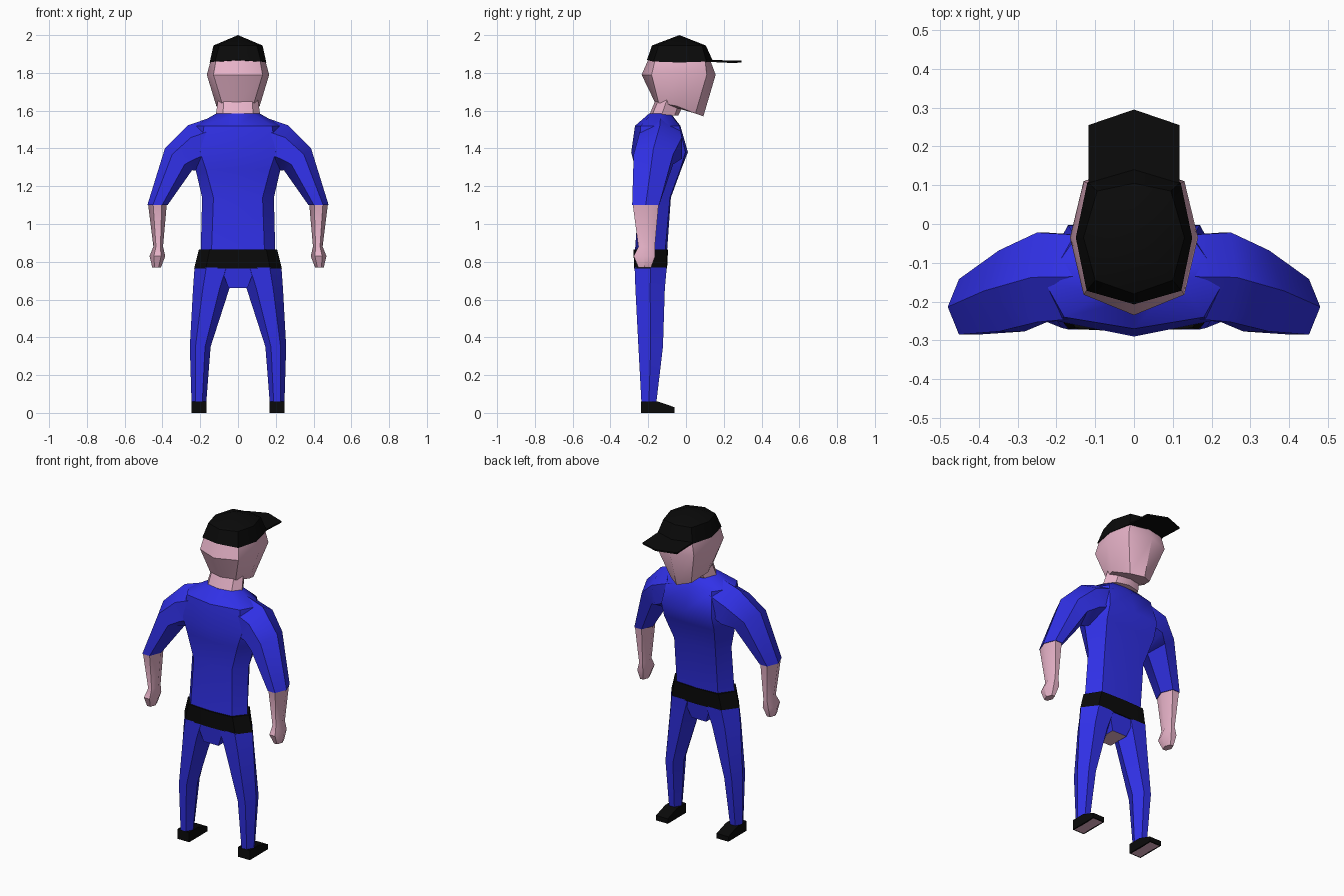
import bpy
import bmesh
import math

cube = bpy.data.objects.get("Cube")
if cube:
    bpy.data.objects.remove(cube, do_unlink=True)


def material(name, rgb):
    m = bpy.data.materials.new(name)
    m.use_nodes = True
    m.diffuse_color = (*rgb, 1)
    bsdf = m.node_tree.nodes["Principled BSDF"]
    bsdf.inputs["Base Color"].default_value = (*rgb, 1)
    bsdf.inputs["Roughness"].default_value = 0.8
    return m


BLUE = material("blue cloth", (0.03, 0.03, 0.8))
SKIN = material("pink skin", (0.8, 0.45, 0.58))
BLACK = material("black", (0.003, 0.003, 0.003))


def loft(name, rings, mat, under=None, inset=0.0, angle=40):
    """Skin a list of equal-length rings; optionally recolour the underside."""
    bm = bmesh.new()
    loops = [[bm.verts.new(p) for p in ring] for ring in rings]
    n = len(loops[0])
    for a, b in zip(loops, loops[1:]):
        for i in range(n):
            j = (i + 1) % n
            bm.faces.new((a[i], a[j], b[j], b[i]))
    bm.faces.new(loops[0])
    bm.faces.new(loops[-1])
    bmesh.ops.remove_doubles(bm, verts=bm.verts, dist=0.0005)
    bmesh.ops.recalc_face_normals(bm, faces=bm.faces)
    if under:
        bm.normal_update()
        low = min(v.co.z for v in bm.verts)
        bottom = [f for f in bm.faces
                  if f.normal.z < -0.9 and f.calc_center_median().z < low + 0.005]
        if inset:
            bmesh.ops.inset_region(bm, faces=bottom, thickness=inset)
        for f in bottom:
            f.material_index = 1
    me = bpy.data.meshes.new(name)
    bm.to_mesh(me)
    bm.free()
    me.materials.append(mat)
    if under:
        me.materials.append(under)
    ob = bpy.data.objects.new(name, me)
    bpy.context.collection.objects.link(ob)
    bpy.ops.object.select_all(action='DESELECT')
    ob.select_set(True)
    bpy.context.view_layer.objects.active = ob
    bpy.ops.object.shade_smooth_by_angle(angle=math.radians(angle))
    return ob


def sym(z, half):
    """Full ring from half points, back centre to front centre."""
    pts = [(p[0], p[1], p[2] if len(p) > 2 else z) for p in half]
    return pts + [(-x, y, zz) for x, y, zz in reversed(pts[1:-1])]


def limb(s, outer, inner, y0, y1):
    """Six-sided limb ring between an outer and inner (x, z) point."""
    ym = (y0 + y1) / 2

    def at(t, y):
        return (s * (outer[0] + (inner[0] - outer[0]) * t), y,
                outer[1] + (inner[1] - outer[1]) * t)
    return [at(0, ym), at(.27, y1), at(.73, y1), at(1, ym), at(.73, y0), at(.27, y0)]


# Shirt body
loft("shirt", [
    sym(.86, [(0, -.27), (.14, -.26), (.197, -.19), (.14, -.11), (0, -.10)]),
    sym(1.14, [(0, -.25), (.13, -.245), (.19, -.17), (.14, -.085), (0, -.08)]),
    sym(1.29, [(0, -.268), (.17, -.25), (.225, -.16), (.17, -.03), (0, -.025)]),
    sym(1.38, [(0, -.29), (.2, -.25), (.25, -.15), (.17, -.003), (0, .01)]),
    sym(1.52, [(0, -.27), (.18, -.24), (.23, -.15), (.15, -.035), (0, -.03)]),
    sym(1.585, [(0, -.195), (.08, -.18), (.115, -.135), (.08, -.085), (0, -.08)]),
], BLUE)

# Belt
loft("belt", [
    sym(.765, [(0, -.275), (.17, -.27), (.232, -.19), (.17, -.105), (0, -.10)]),
    sym(.865, [(0, -.278), (.15, -.268), (.207, -.19), (.15, -.10), (0, -.095)]),
], BLACK)

# Crotch between the legs
loft("crotch", [
    sym(.66, [(0, -.262), (.05, -.262), (.05, -.125), (0, -.125)]),
    sym(.77, [(0, -.272), (.09, -.272), (.09, -.105), (0, -.105)]),
], BLUE, under=SKIN)

# Neck
loft("neck", [
    sym(1.575, [(0, -.195), (.08, -.18), (.118, -.13), (.08, -.06), (0, -.04)]),
    sym(1.66, [(0, -.16), (.075, -.145), (.105, -.10), (.07, -.03), (0, 0)]),
], SKIN)

# Head, with the jaw sloping down to the chin
loft("head", [
    sym(0, [(0, -.165, 1.645), (.085, -.145, 1.642), (.115, -.05, 1.625),
            (.07, .05, 1.585), (0, .092, 1.57)]),
    sym(1.79, [(0, -.235), (.13, -.182), (.165, -.035), (.13, .11), (0, .157)]),
    sym(1.875, [(0, -.198), (.115, -.162), (.142, -.035), (.11, .10), (0, .125)]),
], SKIN)

# Cap crown
loft("cap_crown", [
    sym(0, [(0, -.207, 1.868), (.122, -.172, 1.86), (.15, -.035, 1.855),
            (.12, .108, 1.86), (0, .14, 1.868)]),
    sym(1.945, [(0, -.18), (.10, -.145), (.13, -.035), (.095, .085), (0, .105)]),
    sym(2.0, [(0, -.035)] * 5),
], BLACK)

# Cap brim, a thin plate with a shallow point
brim = [(0, .08, 1.866), (.117, .08, 1.860), (.117, .255, 1.852), (0, .295, 1.856)]
loft("cap_brim", [sym(0, brim),
                  sym(0, [(x, y, z + .009) for x, y, z in brim])], BLACK, angle=20)

# Arms and legs, one of each per side
for s, side in ((1, "left"), (-1, "right")):
    loft(side + "_sleeve", [
        limb(s, (.11, 1.575), (.12, 1.32), -.24, -.03),
        limb(s, (.265, 1.523), (.21, 1.28), -.253, -.022),
        limb(s, (.387, 1.40), (.243, 1.285), -.277, -.068),
        limb(s, (.48, 1.10), (.373, 1.10), -.285, -.142),
    ], BLUE)
    loft(side + "_forearm_and_hand", [
        limb(s, (.476, 1.105), (.377, 1.105), -.282, -.145),
        limb(s, (.448, .88), (.397, .88), -.252, -.165),
        limb(s, (.468, .83), (.385, .83), -.277, -.163),
        limb(s, (.454, .77), (.408, .77), -.252, -.185),
    ], SKIN)
    loft(side + "_trouser_leg", [
        limb(s, (.23, .77), (0, .77), -.272, -.102),
        limb(s, (.238, .66), (.045, .66), -.268, -.112),
        limb(s, (.255, .35), (.145, .35), -.252, -.122),
        limb(s, (.246, .055), (.168, .055), -.236, -.157),
    ], BLUE)
    x0, x1 = s * .166, s * .246
    loft(side + "_shoe", [
        [(x0, -.237, z0), (x1, -.237, z0), (x1, -.15, z0), (x1, -.06, z1),
         (x0, -.06, z1), (x0, -.15, z0)]
        for z0, z1 in ((0, 0), (.06, .03))
    ], BLACK, under=SKIN, inset=.01, angle=25)
